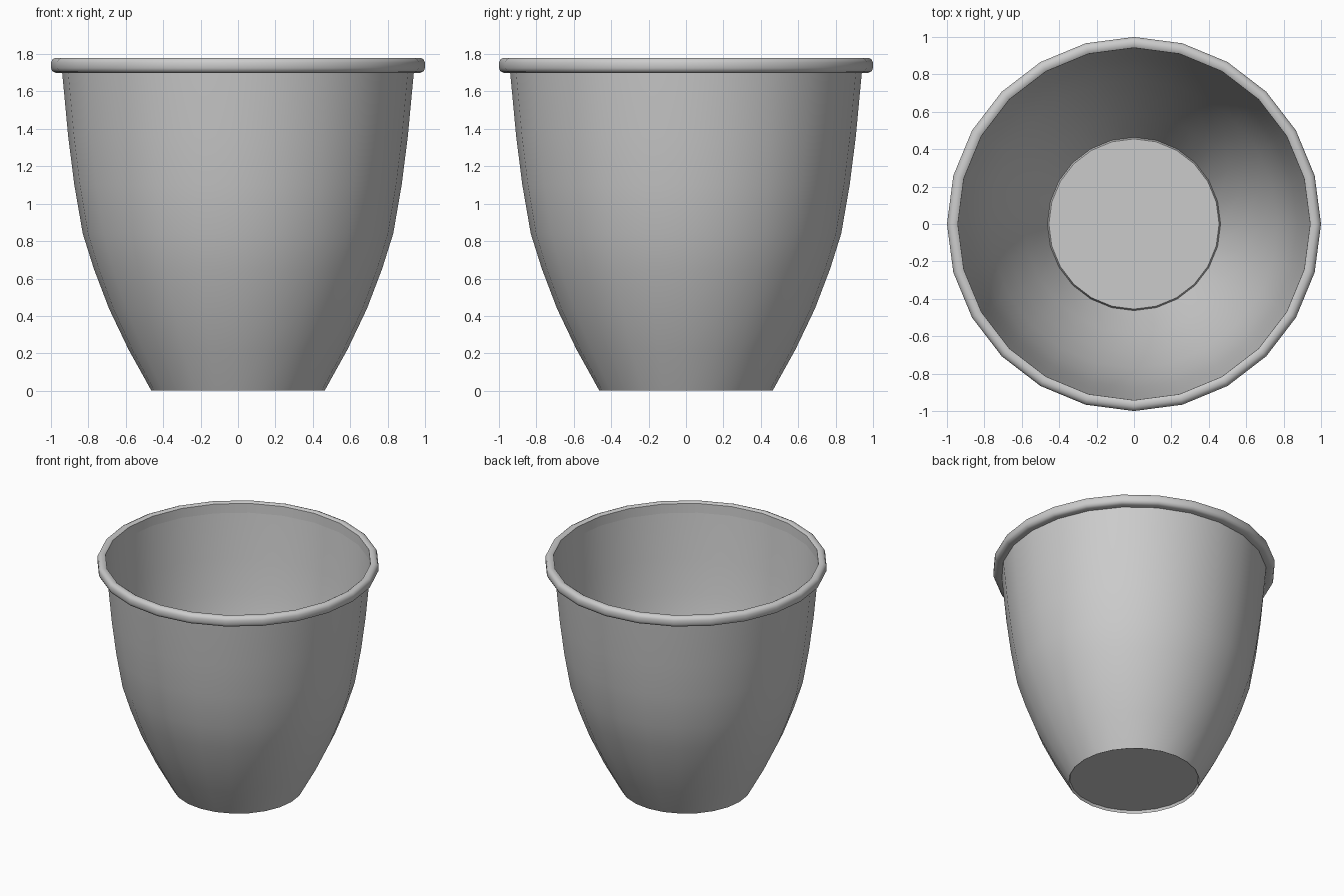
import bpy, bmesh
from math import sin, cos, tau, radians

if "Cube" in bpy.data.objects:
    bpy.data.objects.remove(bpy.data.objects["Cube"])

SIDES = 24


def lathe(name, profile, closed=False):
    """Spin an (r, z) profile about the z axis into a 24-sided part."""
    bm = bmesh.new()
    rings = []
    for r, z in profile:
        rings.append([bm.verts.new((r * cos(tau * i / SIDES), r * sin(tau * i / SIDES), z))
                      for i in range(SIDES)])
    pairs = list(zip(rings, rings[1:]))
    if closed:
        pairs.append((rings[-1], rings[0]))
    for a, b in pairs:
        for i in range(SIDES):
            j = (i + 1) % SIDES
            bm.faces.new((a[i], a[j], b[j], b[i]))
    if not closed:
        bm.faces.new(rings[0][::-1])   # flat floor
    me = bpy.data.meshes.new(name)
    bm.to_mesh(me)
    bm.free()
    ob = bpy.data.objects.new(name, me)
    bpy.context.collection.objects.link(ob)
    bpy.ops.object.select_all(action='DESELECT')
    ob.select_set(True)
    bpy.context.view_layer.objects.active = ob
    bpy.ops.object.shade_smooth_by_angle(angle=radians(40))
    return ob


# Thin tapered pot wall with a slightly recessed floor
lathe("pot_body", [(0.455, 0.02), (0.463, 0.0), (0.585, 0.22), (0.69, 0.44),
                   (0.77, 0.65), (0.83, 0.84), (0.875, 1.10), (0.908, 1.36),
                   (0.94, 1.70)])

# Rounded rolled rim
lathe("rim", [(0.94, 1.70), (0.975, 1.70), (0.992, 1.708), (1.0, 1.725),
              (1.0, 1.755), (0.992, 1.772), (0.975, 1.78), (0.955, 1.78),
              (0.942, 1.772)], closed=True)
